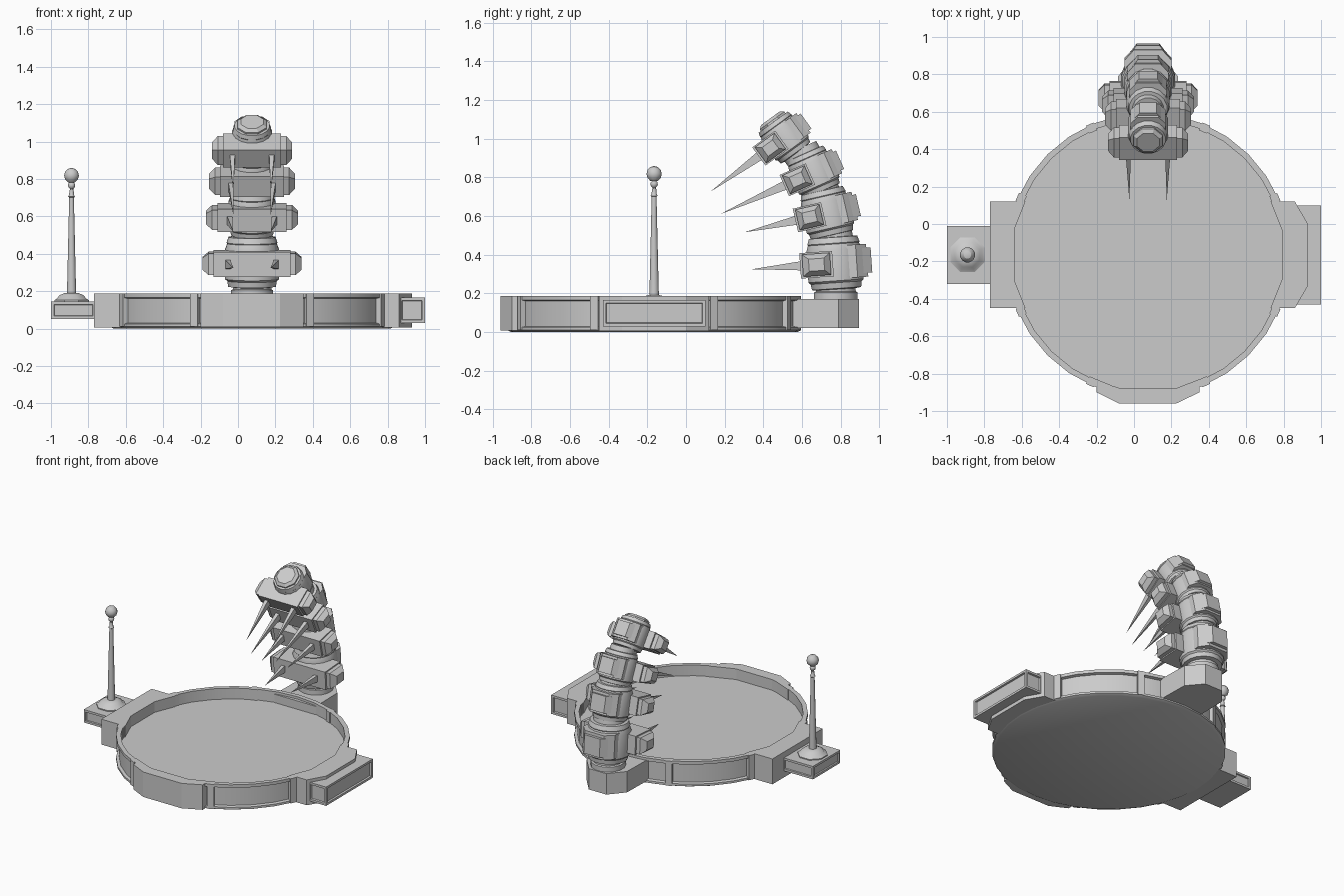
import bpy, bmesh
from math import sin, cos, pi, radians
from mathutils import Matrix, Vector

if "Cube" in bpy.data.objects:
    bpy.data.objects.remove(bpy.data.objects["Cube"])

CX, CY = 0.075, -0.165          # centre of the round platform
I = Matrix.Identity(4)


def finish(bm, name, m=I, smooth=False):
    bmesh.ops.recalc_face_normals(bm, faces=bm.faces)
    bm.transform(m)
    me = bpy.data.meshes.new(name)
    bm.to_mesh(me)
    bm.free()
    ob = bpy.data.objects.new(name, me)
    bpy.context.collection.objects.link(ob)
    if smooth:
        bpy.ops.object.select_all(action='DESELECT')
        ob.select_set(True)
        bpy.context.view_layer.objects.active = ob
        bpy.ops.object.shade_smooth_by_angle(angle=radians(30))
    return ob


def prism(name, pts, z0, z1, m=I, inset=None, depth=0.012):
    """Extruded outline; faces pointing along any vector in inset get a recessed panel."""
    bm = bmesh.new()
    f = bm.faces.new([bm.verts.new((x, y, z0)) for x, y in pts])
    r = bmesh.ops.extrude_face_region(bm, geom=[f])
    for v in r['geom']:
        if isinstance(v, bmesh.types.BMVert):
            v.co.z = z1
    bmesh.ops.recalc_face_normals(bm, faces=bm.faces)
    bm.normal_update()
    picks = [f for f in bm.faces if any(f.normal.dot(Vector(d)) > 0.95 for d in inset or [])]
    if picks:
        bmesh.ops.inset_individual(bm, faces=picks, thickness=0.022, depth=0)
        bmesh.ops.inset_individual(bm, faces=picks, thickness=0.004, depth=-depth)
    return finish(bm, name, m)


def rect(x0, x1, y0, y1):
    return [(x0, y0), (x1, y0), (x1, y1), (x0, y1)]


def lathe(name, prof, n, m=I, phase=0.5, smooth=True):
    """Revolve (radius, z) points; radius 0 ends close to a point."""
    bm = bmesh.new()
    rings = []
    for r, z in prof:
        if r == 0:
            rings.append([bm.verts.new((0, 0, z))] * n)
        else:
            rings.append([bm.verts.new((r * cos(2 * pi * (i + phase) / n),
                                        r * sin(2 * pi * (i + phase) / n), z)) for i in range(n)])
    for a, b in zip(rings, rings[1:]):
        for i in range(n):
            j = (i + 1) % n
            vs = list(dict.fromkeys([a[i], a[j], b[j], b[i]]))
            bm.faces.new(vs)
    return finish(bm, name, m, smooth)


def frustum(name, x0, x1, hy, hz, k, cy, m):
    """Block along x whose far end is scaled by k."""
    bm = bmesh.new()
    bmesh.ops.create_cube(bm, size=2)
    for v in bm.verts:
        s = k if v.co.x > 0 else 1
        v.co = ((x1 if v.co.x > 0 else x0), cy + v.co.y * hy * s, v.co.z * hz * s)
    return finish(bm, name, m)


P = Matrix.Translation((CX, CY, 0))

# Round platform: grooved wall, raised rim, sunken floor
lathe("platform", [(0, 0), (0.74, 0), (0.76, 0.01), (0.76, 0.025), (0.74, 0.03), (0.74, 0.16),
                   (0.76, 0.165), (0.76, 0.187), (0.729, 0.187), (0.729, 0.11), (0, 0.11)], 32, P, 0)
# Posts framing the four curved wall panels
for q in range(4):
    for a in (24, 66):
        m = P @ Matrix.Rotation(radians(q * 90 + a), 4, 'Z')
        prism("panel_post", rect(0.72, 0.765, -0.022, 0.022), 0.01, 0.187, m)

# Front block
prism("front_block", [(-0.20, -0.83), (-0.20, -0.90), (-0.08, -0.96), (0.225, -0.96), (0.35, -0.90),
                      (0.35, -0.83), (0.22, -0.88), (-0.08, -0.88)], 0.008, 0.187)
# Left block with lamp shelf
prism("left_block", [(-0.77, -0.45), (-0.58, -0.45), (-0.64, -0.30), (-0.64, -0.03),
                     (-0.58, 0.12), (-0.77, 0.12)], 0.005, 0.187)
prism("left_shelf", rect(-1.0, -0.76, -0.32, -0.01), 0.052, 0.145,
      inset=[(-1, 0, 0), (0, -1, 0), (0, 1, 0)], depth=0.008)
# Right block and its framed box
prism("right_block", [(0.73, -0.45), (0.86, -0.45), (0.93, -0.33), (0.93, 0.0), (0.86, 0.12),
                      (0.73, 0.12), (0.79, -0.03), (0.79, -0.30)], 0.005, 0.187)
prism("right_box", rect(0.86, 1.0, -0.43, 0.10), 0.03, 0.165,
      inset=[(1, 0, 0), (0, -1, 0), (0, 1, 0)])
# Back block carrying the curved spine
prism("back_block", [(-0.09, 0.54), (0.24, 0.54), (0.235, 0.79), (0.145, 0.895), (0.005, 0.895),
                     (-0.085, 0.79)], 0.02, 0.17)

# Slender post with finial
L = Matrix.Translation((-0.89, CY, 0))
lathe("post_foot", [(0, 0.14), (0.1, 0.14), (0.1, 0.152), (0.085, 0.16), (0.07, 0.178),
                    (0.04, 0.19), (0, 0.193)], 8, L)
lathe("post_pole", [(0, 0.18), (0.026, 0.18), (0.024, 0.24), (0.013, 0.70), (0.019, 0.705),
                    (0.013, 0.715), (0.012, 0.74), (0, 0.74)], 12, L)


def ball(name, r, z):
    lathe(name, [(0 if k in (0, 6) else r * sin(pi * k / 6), z - r * cos(pi * k / 6))
                 for k in range(7)], 12, L)


ball("post_bead", 0.02, 0.765)
ball("post_ball", 0.041, 0.818)
lathe("post_neck", [(0, 0.69), (0.011, 0.69), (0.009, 0.80), (0, 0.80)], 8, L)

# Spine root
lathe("spine_root", [(0, 0.16), (0.115, 0.16), (0.115, 0.205), (0.105, 0.21), (0.105, 0.26), (0, 0.26)],
      16, Matrix.Translation((CX, 0.775, 0)))

# Spine segments: y, z, tilt, scale, half width, spike reach
SEGS = [(0.77, 0.355, 4, 1.0, 0.265, 0.43), (0.73, 0.615, 13, 0.88, 0.245, 0.437),
        (0.66, 0.825, 24, 0.80, 0.23, 0.53), (0.51, 1.005, 36, 0.74, 0.215, 0.472)]
for n, (y, z, tilt, s, w, reach) in enumerate(SEGS):
    m = Matrix.Translation((CX, y, z)) @ Matrix.Rotation(radians(tilt), 4, 'X')
    k = 0.84 + 0.16 * s if n else 1
    # barrel with stepped collars and neck
    prof = [(0, -0.17), (0.1, -0.17), (0.1, -0.135), (0.13, -0.13), (0.135, -0.1), (0.146, -0.09),
            (0.146, 0.07), (0.135, 0.1), (0.138, 0.105), (0.128, 0.135)]
    if n < 3:
        prof += [(0.105, 0.137), (0.1, 0.18), (0, 0.18)]
    else:
        prof += [(0, 0.137)]
    lathe("spine_barrel", [(r * s, h * s) for r, h in prof], 16, m)
    # stepped plate on the back
    for name, a, b, h in (("back_plate", 0.075, 0.168, 0.085), ("back_plate_face", 0.062, 0.19, 0.065)):
        o = 0.125 * a / 0.075
        prism(name, [(x * s, v * s) for x, v in
                     [(-o, 0.05), (-o, b - 0.055), (-a, b), (a, b), (o, b - 0.055), (o, 0.05)]],
              -h * s + 0.005, h * s + 0.005, m)
    # crossbar on the front with tapered ends
    hy, hz, c, xi = 0.085 * k * (0.9 if n else 1), 0.066 * (0.55 + 0.45 * s), -0.095 * k, w - 0.06
    frustum("crossbar", -xi, xi, hy, hz, 1, c, m)
    for side in (1, -1):
        mm = m @ Matrix.Diagonal((side, 1, 1, 1))
        frustum("crossbar_end", xi - 0.01, w - 0.032, hy * 0.85, hz * 0.87, 1, c, mm)
        frustum("crossbar_tip", w - 0.032, w, hy * 0.85, hz * 0.87, 0.55, c, mm)
        # long thin spike leaning slightly inwards
        bm = bmesh.new()
        base = c - hy + 0.01
        vs = [bm.verts.new((0.13 * w / 0.265 + dx, base, dz))
              for dx, dz in ((-0.014, -0.024), (0.014, -0.024), (0.014, 0.024), (-0.014, 0.024))]
        tip = bm.verts.new((0.1, -reach, 0))
        bm.faces.new(vs)
        for i in range(4):
            bm.faces.new((vs[i], vs[(i + 1) % 4], tip))
        finish(bm, "spike", mm)

# Octagonal cap on the last segment
lathe("spine_cap", [(0, 0.09), (0.085, 0.09), (0.085, 0.11), (0.065, 0.125), (0, 0.125)], 8, m,
      smooth=False)
